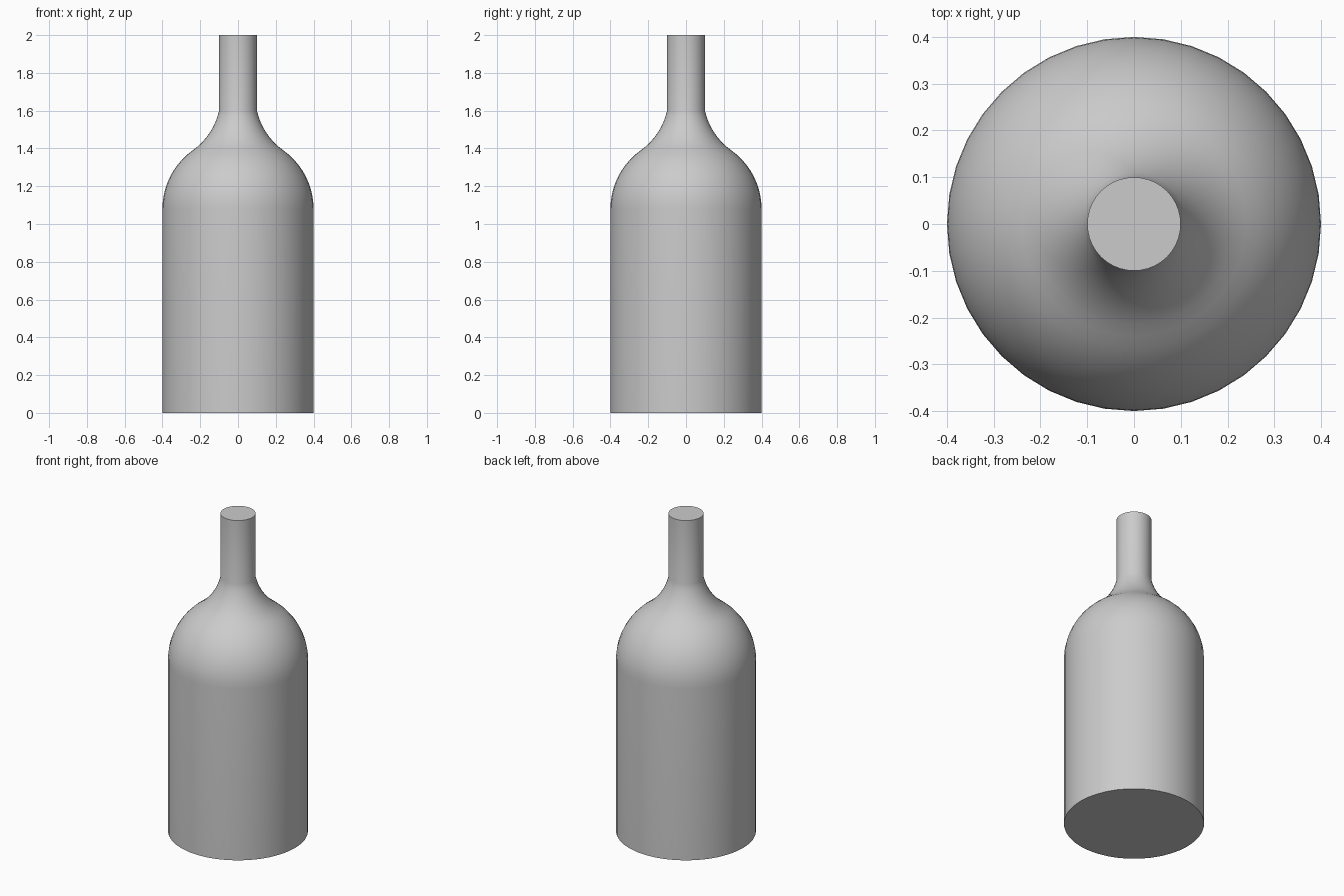
import bpy
import bmesh
from math import radians, sin, cos, tau
from mathutils import Vector

cube = bpy.data.objects.get("Cube")
if cube:
    bpy.data.objects.remove(cube, do_unlink=True)

grey = bpy.data.materials.new("plain grey")
grey.use_nodes = True
colour = (0.6, 0.6, 0.6, 1)
grey.diffuse_color = colour
grey.node_tree.nodes["Principled BSDF"].inputs["Base Color"].default_value = colour

SIDES = 40


def arc(cx, cz, radius, start, end, steps):
    """Profile points (radius, height) along a circular arc, angles in degrees."""
    angles = [radians(start + (end - start) * i / steps) for i in range(steps + 1)]
    return [(cx + radius * cos(a), cz + radius * sin(a)) for a in angles]


# Profile: straight body, round shoulder, hollow flare, straight neck
shoulder = arc(0.02, 1.08, 0.38, 0, 54.6, 10)
join_x, join_z = shoulder[-1]
flare_radius = 0.353
flare_x = join_x + flare_radius * cos(radians(54.6))
flare_z = join_z + flare_radius * sin(radians(54.6))
flare = arc(flare_x, flare_z, flare_radius, 234.6, 193, 8)
flare[-1] = (0.1, 1.6)
profile = [(0.4, 0)] + shoulder + flare[1:] + [(0.1, 2)]

# Lathe the profile around the vertical axis
bm = bmesh.new()
rings = []
for r, z in profile:
    rings.append([bm.verts.new(Vector((r * cos(tau * i / SIDES), r * sin(tau * i / SIDES), z)))
                  for i in range(SIDES)])
for low, high in zip(rings, rings[1:]):
    for i in range(SIDES):
        j = (i + 1) % SIDES
        bm.faces.new((low[i], low[j], high[j], high[i]))

# Flat base and top
bm.faces.new(reversed(rings[0]))
bm.faces.new(rings[-1])

mesh = bpy.data.meshes.new("bottle")
bm.to_mesh(mesh)
bm.free()
mesh.materials.append(grey)
bottle = bpy.data.objects.new("bottle", mesh)
bpy.context.collection.objects.link(bottle)
bpy.ops.object.select_all(action="DESELECT")
bottle.select_set(True)
bpy.context.view_layer.objects.active = bottle
bpy.ops.object.shade_smooth_by_angle(angle=radians(35))
